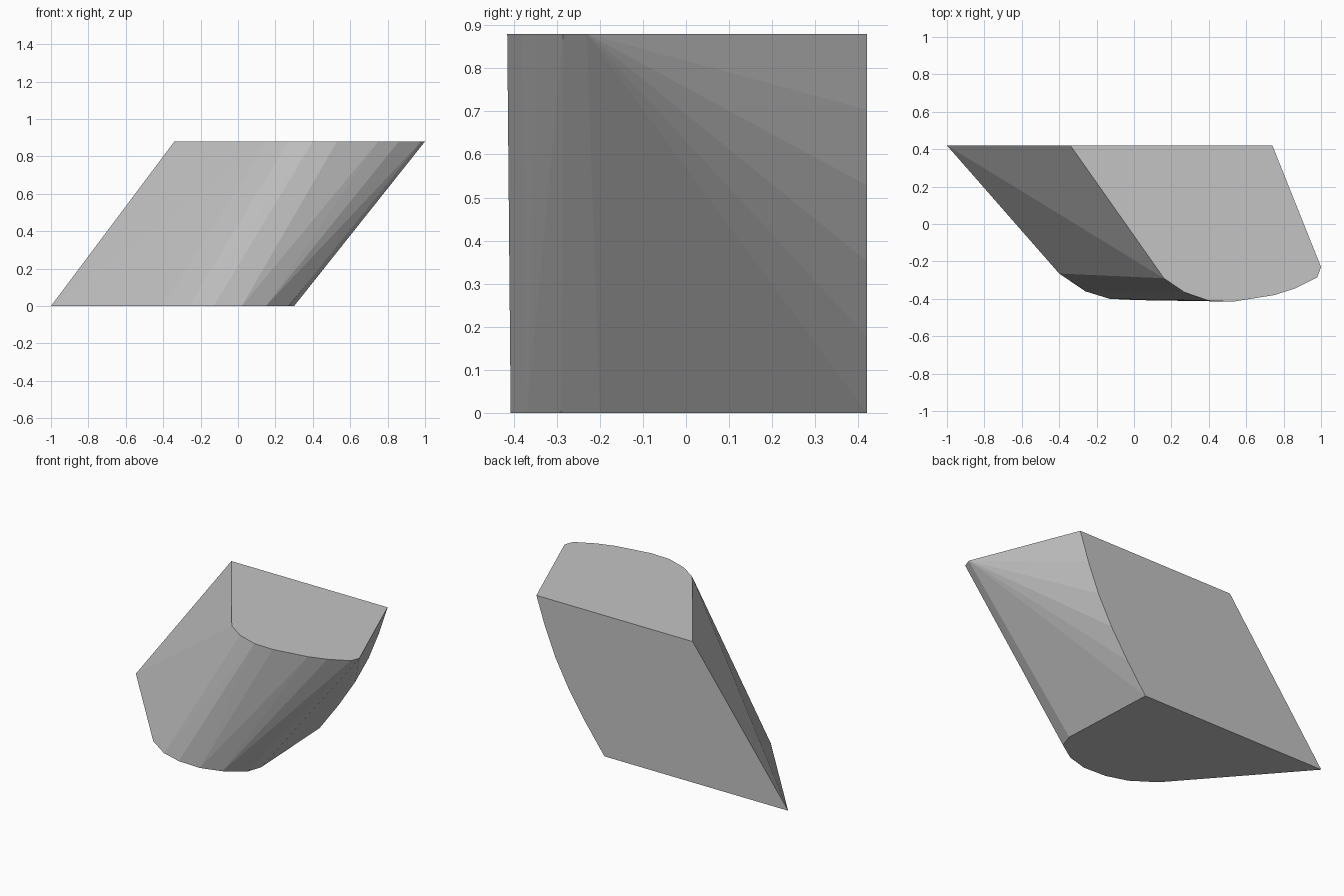
import bpy
import bmesh
import math

cube = bpy.data.objects.get("Cube")
if cube:
    bpy.data.objects.remove(cube, do_unlink=True)

HEIGHT = 0.88
BACK = 0.42

# Upper and lower outlines, running from the right back corner along the front
top_outline = [(-0.34, BACK), (0.16, -0.29), (0.27, -0.365), (0.40, -0.41),
               (0.53, -0.415), (0.75, -0.38), (0.86, -0.345), (0.98, -0.285),
               (1.0, -0.23), (0.74, BACK)]
base_outline = [(-1.0, BACK), (-0.40, -0.265), (-0.26, -0.36), (-0.13, -0.40),
                (0.02, -0.407), (0.15, -0.37), (0.27, -0.29), (0.30, -0.20),
                (0.27, BACK)]


def bowed_edge(low, high, bow, steps):
    """Points up the left back edge, bowed outward along x."""
    for i in range(1, steps):
        t = i / steps
        x = low + (high - low) * t + bow * math.sin(math.pi * t)
        yield (x, BACK, HEIGHT * t)


# Slanted block: skin stretched between the two outlines
bm = bmesh.new()
points = [(x, y, HEIGHT) for x, y in top_outline]
points += [(x, y, 0) for x, y in base_outline]
points += list(bowed_edge(0.27, 0.74, 0.06, 5))
for p in points:
    bm.verts.new(p)
hull = bmesh.ops.convex_hull(bm, input=bm.verts[:])
loose = [v for v in bm.verts if not v.link_faces]
bmesh.ops.delete(bm, geom=loose, context='VERTS')

# Merge the flat top, base and back into single faces
bmesh.ops.dissolve_limit(bm, angle_limit=math.radians(0.3),
                         verts=bm.verts[:], edges=bm.edges[:])
bmesh.ops.recalc_face_normals(bm, faces=bm.faces[:])

mesh = bpy.data.meshes.new("slanted_block")
bm.to_mesh(mesh)
bm.free()
block = bpy.data.objects.new("slanted_block", mesh)
bpy.context.collection.objects.link(block)

# Plain grey material
grey = bpy.data.materials.new("plain_grey")
grey.use_nodes = True
colour = (0.55, 0.55, 0.55, 1)
grey.diffuse_color = colour
grey.node_tree.nodes["Principled BSDF"].inputs["Base Color"].default_value = colour
mesh.materials.append(grey)
